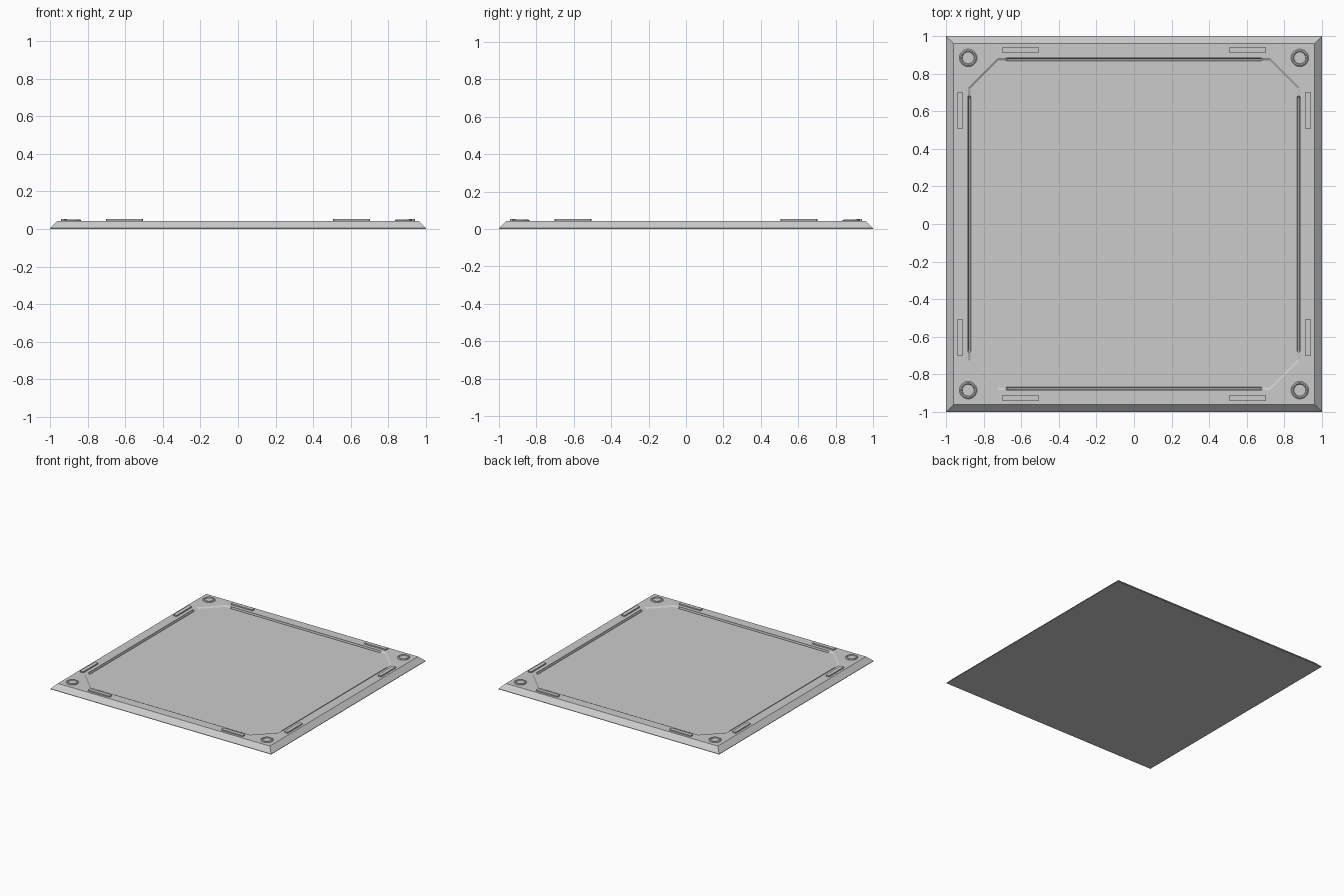
import bpy, bmesh, math

if "Cube" in bpy.data.objects:
    bpy.data.objects.remove(bpy.data.objects["Cube"])

TOP = 0.043


def loft(name, rings):
    """Closed solid through rings with equal point counts."""
    bm = bmesh.new()
    loops = [[bm.verts.new(p) for p in r] for r in rings]
    n = len(loops[0])
    for a, b in zip(loops, loops[1:]):
        for i in range(n):
            j = (i + 1) % n
            bm.faces.new((a[i], a[j], b[j], b[i]))
    bm.faces.new(loops[0][::-1])
    bm.faces.new(loops[-1])
    bmesh.ops.recalc_face_normals(bm, faces=bm.faces)
    me = bpy.data.meshes.new(name)
    bm.to_mesh(me)
    bm.free()
    ob = bpy.data.objects.new(name, me)
    bpy.context.collection.objects.link(ob)
    return ob


def rect(w, h, z):
    return [(-w, -h, z), (w, -h, z), (w, h, z), (-w, h, z)]


def octagon(s, c, z):
    return [(-c, -s, z), (c, -s, z), (s, -c, z), (s, c, z),
            (c, s, z), (-c, s, z), (-s, c, z), (-s, -c, z)]


def circle(r, z, n=24):
    return [(r * math.cos(2 * math.pi * i / n), r * math.sin(2 * math.pi * i / n), z)
            for i in range(n)]


def cut(target, cutter):
    m = target.modifiers.new("cut", 'BOOLEAN')
    m.operation = 'DIFFERENCE'
    m.solver = 'EXACT'
    m.object = cutter
    cutter.hide_render = True
    cutter.hide_set(True)


# Chamfered floor plate
plate = loft("floor_plate", [rect(1, 1, 0), rect(1, 1, 0.004), rect(0.96, 0.96, TOP)])

# Shallow octagonal recess with sloped walls
FLOOR = TOP - 0.008
cut(plate, loft("recess_cutter", [octagon(0.87, 0.722, FLOOR),
                                  octagon(0.882, 0.727, TOP),
                                  octagon(0.882, 0.727, TOP + 0.03)]))

# Thin grooves along the four straight sides of the recess
for k in range(4):
    a = k * math.pi / 2
    g = loft("groove_cutter", [rect(0.67, 0.004, FLOOR - 0.008),
                               rect(0.68, 0.0075, FLOOR + 0.0005),
                               rect(0.68, 0.0075, TOP + 0.02)])
    g.location = (-0.875 * math.sin(a), 0.875 * math.cos(a), 0)
    g.rotation_euler.z = a
    cut(plate, g)

# Raised grip bars, two per side
for k in range(4):
    a = k * math.pi / 2
    for s in (-1, 1):
        bar = loft("grip_bar", [octagon(1, 0.9, 0)] * 1 + [octagon(1, 0.9, 1)])
        for v in bar.data.vertices:
            x, y, z = v.co
            # narrow bar with small clipped corners
            v.co.x = math.copysign(0.0985 if abs(x) > 0.95 else 0.0945, x)
            v.co.y = math.copysign(0.0155 if abs(y) > 0.95 else 0.0115, y)
            v.co.z = TOP - 0.003 if z < 0.5 else 0.053
        x, y = s * 0.604, 0.926
        bar.location = (x * math.cos(a) - y * math.sin(a),
                        x * math.sin(a) + y * math.cos(a), 0)
        bar.rotation_euler.z = a

# Corner bolts with bevelled rim and dished centre
for sx in (-1, 1):
    for sy in (-1, 1):
        bolt = loft("corner_bolt", [circle(0.047, TOP - 0.003), circle(0.047, 0.046),
                                    circle(0.041, 0.051), circle(0.035, 0.051),
                                    circle(0.031, 0.045)])
        bolt.location = (sx * 0.882, sy * 0.884, 0)
